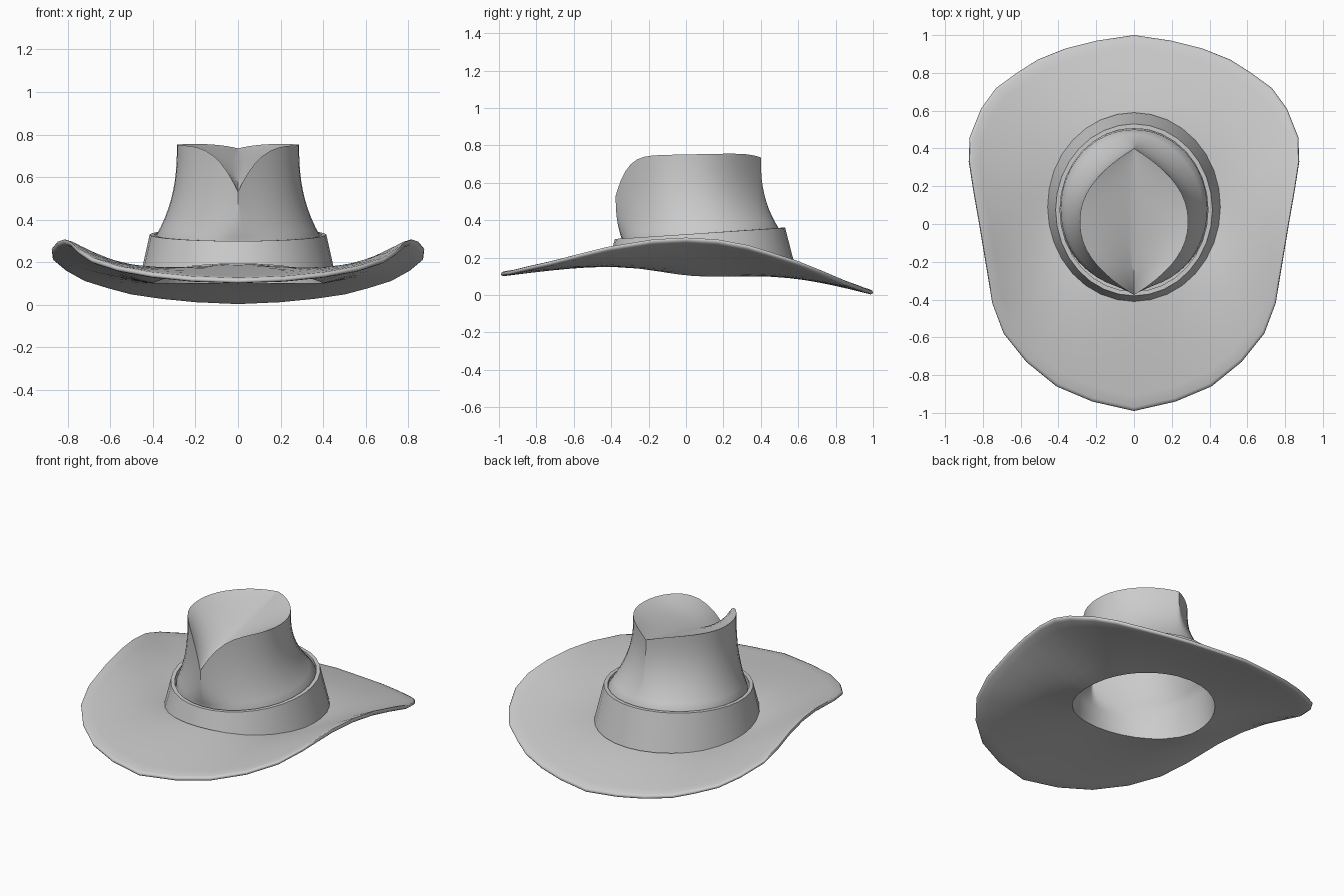
import bpy
import bmesh
from math import sin, cos, pi, atan2, radians

cube = bpy.data.objects.get("Cube")
if cube:
    bpy.data.objects.remove(cube, do_unlink=True)

# Single felt colour
felt = bpy.data.materials.new("grey_felt")
felt.use_nodes = True
GREY = (0.6, 0.6, 0.6, 1)
felt.diffuse_color = GREY
felt.node_tree.nodes["Principled BSDF"].inputs["Base Color"].default_value = GREY


def loft(name, rings, angle, wrap=False):
    """Skin a list of closed rings of equal length."""
    bm = bmesh.new()
    rows = [[bm.verts.new(p) for p in ring] for ring in rings]
    pairs = list(zip(rows, rows[1:]))
    if wrap:
        pairs.append((rows[-1], rows[0]))
    for low, high in pairs:
        for i in range(len(low)):
            j = (i + 1) % len(low)
            bm.faces.new((low[i], low[j], high[j], high[i]))
    bmesh.ops.remove_doubles(bm, verts=bm.verts, dist=0.0005)
    bmesh.ops.recalc_face_normals(bm, faces=bm.faces)
    mesh = bpy.data.meshes.new(name)
    bm.to_mesh(mesh)
    bm.free()
    mesh.materials.append(felt)
    obj = bpy.data.objects.new(name, mesh)
    bpy.context.collection.objects.link(obj)
    bpy.ops.object.select_all(action='DESELECT')
    obj.select_set(True)
    bpy.context.view_layer.objects.active = obj
    bpy.ops.object.shade_smooth_by_angle(angle=radians(angle))
    return obj


# Angles run from the front (-y) towards +x
def oval(a, rx, ry, cy):
    return rx * sin(a), cy - ry * cos(a)


def angles(count):
    return [2 * pi * i / count for i in range(count)]


def opening_z(a):
    return 0.10 + 0.065 * max(cos(a), 0) ** 1.5


def band_top_z(a):
    return 0.30 + 0.03 * (1 - cos(a))


# Brim: half of the rolled edge, front to back, then mirrored
half = [(0, -.99, .112), (.22, -.94, .12), (.41, -.86, .14), (.57, -.73, .17),
        (.69, -.58, .21), (.75, -.42, .25), (.79, -.18, .29), (.82, 0, .30),
        (.85, .17, .29), (.875, .33, .26), (.87, .46, .22), (.81, .61, .17),
        (.73, .72, .125), (.62, .80, .09), (.51, .87, .06), (.36, .93, .038),
        (.2, .97, .022), (0, 1, .013)]
edge = half + [(-x, y, z) for x, y, z in reversed(half[1:-1])]


def brim_ring(t, lift):
    ring = []
    for x, y, z in edge:
        a = atan2(x, 0.085 - y)
        ix, iy = oval(a, 0.40, 0.42, 0.085)
        iz = opening_z(a) + 0.013
        ring.append((ix + (x - ix) * t, iy + (y - iy) * t,
                     iz + (z - iz) * t ** 1.3 + lift))
    return ring


steps = [i / 8 for i in range(8)] + [0.97]
brim = [brim_ring(t, -0.013) for t in steps]
brim += [brim_ring(0.992, -0.009), brim_ring(1, 0), brim_ring(0.992, 0.009)]
brim += [brim_ring(t, 0.013) for t in reversed(steps)]
loft("brim", brim, 60, wrap=True)

# Hat band: tapered outer wall, top lip, short inner wall
band = [[(*oval(a, 0.46, 0.50, 0.09), opening_z(a) + 0.028) for a in angles(32)]]
for rx, ry, drop in ((0.415, 0.455, 0), (0.392, 0.432, 0), (0.394, 0.434, 0.06)):
    band.append([(*oval(a, rx, ry, 0.075), band_top_z(a) - drop) for a in angles(32)])
loft("hat_band", band, 30)


# Crown: oval base blending into a pointed leaf-shaped rim
def rim(a):
    c = cos(a)
    x = 0.287 * (1 - abs(c) ** 2.2) * (1 if sin(a) >= 0 else -1)
    y = 0.012 - 0.388 * c
    pinch = (1 - abs(x) / 0.287) ** 3
    z = 0.752 - 0.008 * c - pinch * (0.214 if c > 0 else 0.025)
    return x, y, z


def wall_ring(h):
    s = 1 - (1 - h) ** 2.5
    ring = []
    for a in angles(48):
        bx, by = oval(a, 0.388, 0.42, 0.08)
        bz = band_top_z(a) - 0.01
        x, y, z = rim(a)
        ring.append((bx + (x - bx) * s, by + (y - by) * s, bz + (z - bz) * h))
    return ring


def dent_ring(u):
    ring = []
    for a in angles(48):
        x, y, z = rim(a)
        along = max((y + 0.376) / 0.776, 0)
        valley = min(0.53 + 0.205 * along ** 0.8, z)
        ring.append((x * u, y, valley + (z - valley) * u ** 1.2))
    return ring


crown = [[(*oval(a, 0.40, 0.42, 0.085), opening_z(a)) for a in angles(48)]]
crown += [wall_ring(i / 10) for i in range(11)]
crown += [dent_ring(u) for u in (0.85, 0.65, 0.45, 0.25, 0.1, 0)]
loft("crown", crown, 50)
